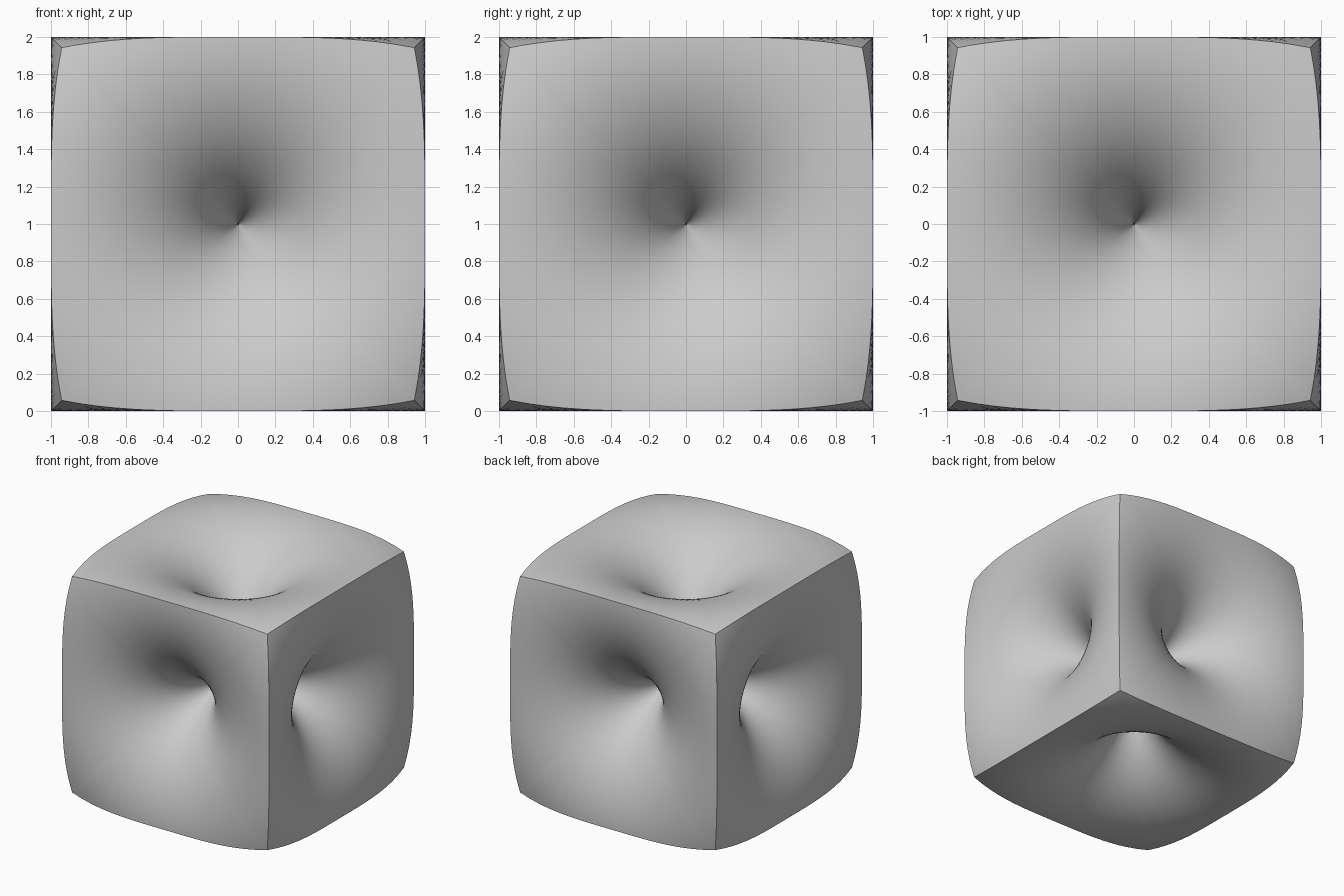
import bpy, bmesh, math
from mathutils import Vector, Matrix

if "Cube" in bpy.data.objects:
    bpy.data.objects.remove(bpy.data.objects["Cube"])

SEGS, RINGS = 24, 32    # segments per face side, rings from tip to rim


def surface_point(u, v):
    """Horn-torus surface in direction (u, v, 1): radius = 2 sin(angle from axis)."""
    d = Vector((u, v, 1)).normalized()
    return d * 2 * math.hypot(d.x, d.y)


def square_rim():
    """Points around the square rim of one face, evenly spread by angle."""
    pts = []
    for side in range(4):
        for i in range(SEGS):
            s = math.tan(math.radians(-45 + 90 * i / SEGS))
            pts.append(Matrix.Rotation(side * math.pi / 2, 2) @ Vector((1, s)))
    return pts


def add_funnel_face(bm, rot):
    """One face that sinks along its axis to a tip at the centre."""
    rim = square_rim()
    n = len(rim)
    tip = bm.verts.new((0, 0, 0))
    rings = []
    for k in range(1, RINGS + 1):
        t = k / RINGS
        rings.append([bm.verts.new(rot @ surface_point(p.x * t, p.y * t)) for p in rim])
    for i in range(n):
        j = (i + 1) % n
        bm.faces.new((tip, rings[0][i], rings[0][j]))
        for a, b in zip(rings, rings[1:]):
            bm.faces.new((a[i], b[i], b[j], a[j]))


# Cube body: six funnel faces meeting along crisp curved edges
bm = bmesh.new()
for angle, axis in ((0, 'X'), (90, 'X'), (180, 'X'), (270, 'X'), (90, 'Y'), (-90, 'Y')):
    add_funnel_face(bm, Matrix.Rotation(math.radians(angle), 3, axis))
rims = [v for v in bm.verts if v.is_boundary]
bmesh.ops.remove_doubles(bm, verts=rims, dist=1e-4)
bmesh.ops.translate(bm, verts=bm.verts, vec=(0, 0, 1))
mesh = bpy.data.meshes.new("funnel_cube")
bm.to_mesh(mesh)
bm.free()

body = bpy.data.objects.new("funnel_cube", mesh)
bpy.context.collection.objects.link(body)

# Single grey colour
grey = bpy.data.materials.new("light_grey")
grey.diffuse_color = (0.6, 0.6, 0.6, 1)
grey.use_nodes = True
grey.node_tree.nodes["Principled BSDF"].inputs["Base Color"].default_value = grey.diffuse_color
mesh.materials.append(grey)

# Smooth funnels, sharp cube edges
bpy.context.view_layer.objects.active = body
body.select_set(True)
bpy.ops.object.shade_smooth_by_angle(angle=math.radians(30))
